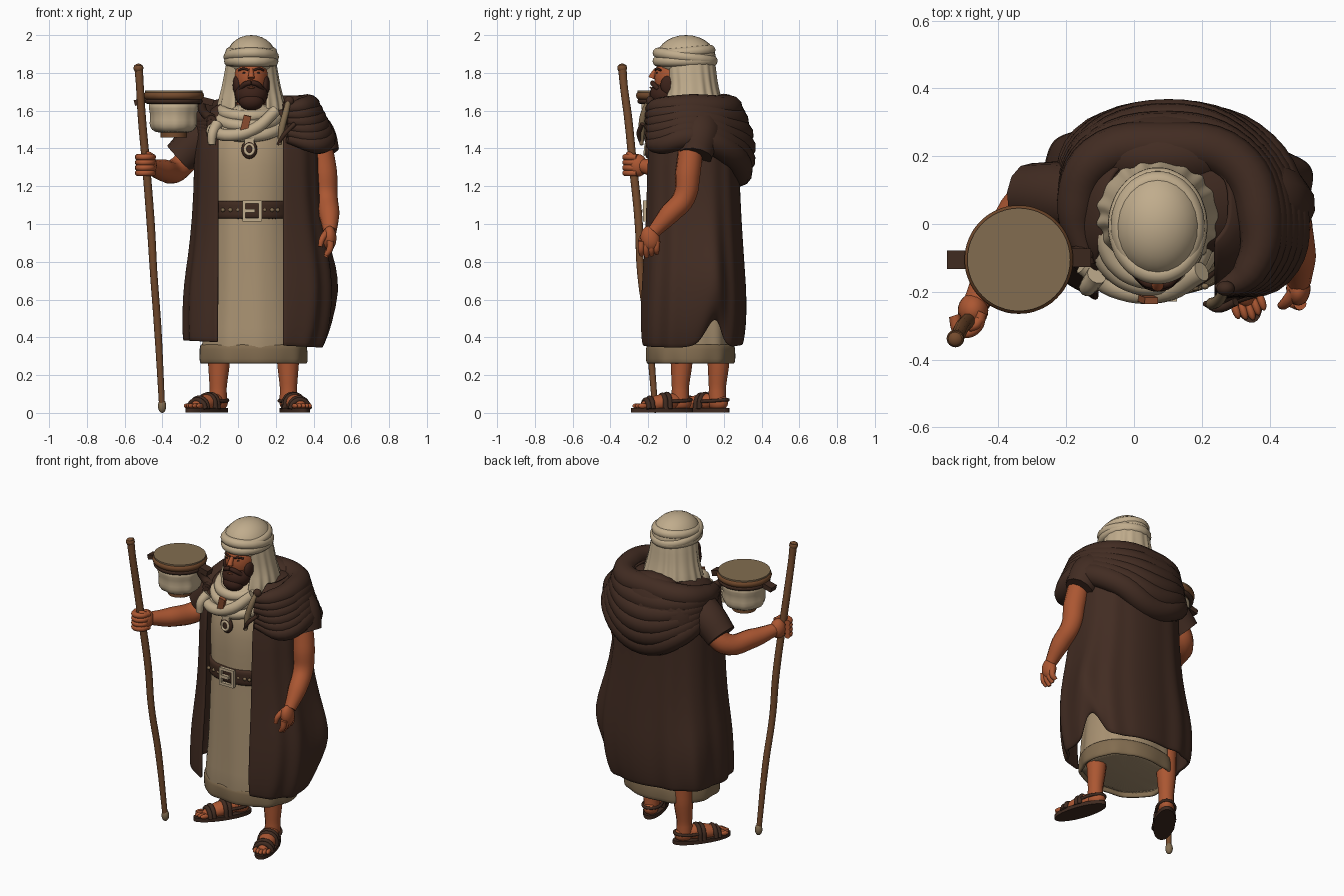
import bpy, bmesh
from math import sin, cos, pi, asin, exp, atan2
from mathutils import Vector

if "Cube" in bpy.data.objects:
    bpy.data.objects.remove(bpy.data.objects["Cube"])


def colour(name, r, g, b):
    m = bpy.data.materials.new(name)
    m.use_nodes = True
    m.diffuse_color = (r, g, b, 1)
    bsdf = m.node_tree.nodes["Principled BSDF"]
    bsdf.inputs["Base Color"].default_value = (r, g, b, 1)
    bsdf.inputs["Roughness"].default_value = 0.9
    return m


CREAM = colour("cream cloth", 0.53, 0.415, 0.265)
TAN = colour("tan cloth", 0.40, 0.29, 0.17)
TAUPE = colour("worn taupe", 0.225, 0.152, 0.08)
CLOAK = colour("dark brown wool", 0.054, 0.025, 0.016)
SKIN = colour("skin", 0.41, 0.095, 0.032)
WOOD = colour("wood", 0.175, 0.07, 0.026)
LEATHER = colour("dark leather", 0.05, 0.023, 0.014)
HAIR = colour("dark hair", 0.045, 0.016, 0.010)
RUST = colour("rust leather", 0.28, 0.08, 0.03)


def finish(ob, name, mat):
    ob.name = name
    ob.data.materials.append(mat)
    for f in ob.data.polygons:
        f.use_smooth = True
    return ob


def ell(name, loc, r, mat, rot=(0, 0, 0)):
    bpy.ops.mesh.primitive_uv_sphere_add(segments=24, ring_count=14, location=loc, rotation=rot)
    ob = bpy.context.object
    ob.scale = r
    return finish(ob, name, mat)


def disc(name, loc, r, mat, turn=0):
    bpy.ops.mesh.primitive_cylinder_add(vertices=48, radius=1, depth=2, location=loc, rotation=(0, 0, turn))
    ob = bpy.context.object
    ob.scale = r
    finish(ob, name, mat)
    bpy.ops.object.shade_smooth_by_angle()


def box(name, loc, size, mat, rot=(0, 0, 0)):
    bpy.ops.mesh.primitive_cube_add(size=1, location=loc, rotation=rot)
    ob = bpy.context.object
    ob.scale = size
    ob.name = name
    ob.data.materials.append(mat)


def tube(name, pts, radii, mat, cyclic=False):
    """Smooth round tube through points; radii is one value or a list."""
    cu = bpy.data.curves.new(name, "CURVE")
    cu.dimensions = "3D"
    cu.bevel_depth, cu.bevel_resolution, cu.resolution_u = 1, 4, 6
    cu.use_fill_caps = True
    sp = cu.splines.new("BEZIER")
    sp.bezier_points.add(len(pts) - 1)
    sp.use_cyclic_u = cyclic
    for i, (bp, p) in enumerate(zip(sp.bezier_points, pts)):
        bp.co = p
        bp.handle_left_type = bp.handle_right_type = "AUTO"
        bp.radius = radii[i] if isinstance(radii, (list, tuple)) else radii
    ob = bpy.data.objects.new(name, cu)
    bpy.context.collection.objects.link(ob)
    bpy.ops.object.select_all(action="DESELECT")
    ob.select_set(True)
    bpy.context.view_layer.objects.active = ob
    bpy.ops.object.convert(target="MESH")
    return finish(bpy.context.object, name, mat)


def ring(name, c, rx, ry, r, mat, tilt=0.0, n=16):
    pts = [(c[0] + rx * sin(a), c[1] - ry * cos(a), c[2] - tilt * cos(a))
           for a in (2 * pi * i / n for i in range(n))]
    return tube(name, pts, r, mat, True)


def bump(v, centre, width):
    return exp(-((v - centre) / width) ** 2)


def loft(name, secs, mat, p=1.0, gap=None, folds=(0, 0), flares=(), notch=0.0, n=64, caps=True):
    """Skin oval sections (z, cx, cy, rx, ry); gap leaves the front open between two x values.
    Each flare (angle, height, amount) pushes the cloth out locally."""
    bm = bmesh.new()
    rows = []
    zlow, zspan = secs[0][0], secs[-1][0] - secs[0][0]
    for z, cx, cy, rx, ry in secs:
        a0, a1 = 0, 2 * pi * (n - 1) / n
        if gap:
            a0 = asin(min(0.97, max(0.02, (gap[1] - cx) / rx) ** (1 / p)))
            a1 = 2 * pi - asin(min(0.97, max(0.02, (cx - gap[0]) / rx) ** (1 / p)))
        low = 1 - (z - zlow) / zspan
        row = []
        for i in range(n):
            a = a0 + (a1 - a0) * i / (n - 1)
            s, c = sin(a), cos(a)
            k = 1 + folds[1] * (0.25 + low) * (sin(folds[0] * a) + 0.5 * sin((folds[0] + 5) * a + 1))
            k += sum(f * bump(a, fa, 0.28) * bump(z, fz, 0.28) for fa, fz, f in flares)
            x = cx + k * rx * abs(s) ** p * (1 if s > 0 else -1)
            y = cy - k * ry * abs(c) ** p * (1 if c > 0 else -1)
            lift = low ** 4 * notch * (bump(a, 1.95, 0.22) - 0.35 * (x - 0.1))
            row.append(bm.verts.new((x, y, z + lift)))
        rows.append(row)
    for lo, hi in zip(rows, rows[1:]):
        for i in range(n - 1 if gap else n):
            j = (i + 1) % n
            bm.faces.new((lo[i], lo[j], hi[j], hi[i]))
    if caps and not gap:
        bm.faces.new(rows[0][::-1])
        bm.faces.new(rows[-1])
    me = bpy.data.meshes.new(name)
    bm.to_mesh(me)
    bm.free()
    ob = bpy.data.objects.new(name, me)
    bpy.context.collection.objects.link(ob)
    if gap or not caps:
        ob.modifiers.new("thickness", "SOLIDIFY").thickness = 0.02
    sub = ob.modifiers.new("smooth", "SUBSURF")
    sub.levels = sub.render_levels = 1
    return finish(ob, name, mat)


# Tunic, hem band and belt
loft("tunic", [(0.28, .08, .02, .275, .225), (0.29, .08, .02, .28, .23), (0.6, .08, .02, .25, .22),
               (0.95, .07, .01, .225, .205), (1.08, .07, .01, .215, .2), (1.2, .07, .01, .225, .205),
               (1.42, .07, .02, .23, .21), (1.55, .07, .03, .18, .16)], TAN, p=.9, folds=(9, .014))
loft("tunic_hem", [(.258, .08, .025, .282, .23), (.28, .08, .025, .288, .236), (.345, .08, .024, .286, .236),
                   (.365, .08, .024, .28, .23)], TAUPE, p=.9, folds=(9, .014), caps=False)
loft("belt", [(z, .07, .01, .225, .217) for z in (1.025, 1.03, 1.075, 1.12, 1.125)], LEATHER, p=.85)
for m in (-1, 1):
    box("buckle_side", (.075 + m * .043, -.218, 1.07), (.017, .02, .105), CREAM)
    box("buckle_bar", (.075, -.218, 1.07 + m * .047), (.1, .02, .017), CREAM)
box("buckle_tongue", (.065, -.22, 1.07), (.05, .02, .02), CREAM)
for i, x in enumerate((-.08, -.04, .0, .14, .18, .21)):
    ell(f"belt_stud_{i}", (x, -.205 + abs(x - .07) * .15, 1.075), (.011, .009, .011), TAUPE)

# Cloak with open front, flaring at the left side and the right back
loft("cloak", [(.36, .085, .025, .365, .272), (.375, .087, .025, .37, .277), (.45, .1, .03, .385, .285),
               (.6, .11, .035, .395, .285), (.75, .115, .035, .385, .275), (.9, .112, .035, .36, .265),
               (1.15, .1, .03, .33, .255), (1.4, .1, .03, .33, .25), (1.52, .1, .04, .31, .235),
               (1.6, .1, .05, .26, .2), (1.66, .1, .06, .18, .15)],
     CLOAK, p=.82, gap=(-.11, .24), folds=(11, .016), notch=.15,
     flares=((1.9, .62, .11), (3.95, .5, .09)), n=90)

# Hood lying in draped folds on the back and the left shoulder
ell("hood_core", (.09, .2, 1.44), (.29, .145, .25), CLOAK)
ell("shoulder_fill", (.11, .1, 1.545), (.31, .2, .115), CLOAK)
for i in range(6):
    s = i / 5
    tube(f"hood_fold_{i}", [(.25 + .01 * s, -.2, 1.61 - .16 * s), (.34 + .08 * s, -.14, 1.62 - .2 * s),
                            (.37 + .08 * s, .03, 1.62 - .16 * s), (.29 + .04 * s, .19 + .05 * s, 1.61 - .24 * s),
                            (.1, .23 + .07 * sin(pi * s * .75), 1.61 - .34 * s),
                            (-.11 - .02 * s, .19 + .04 * s, 1.59 - .22 * s), (-.17, .05, 1.56 - .1 * s),
                            (-.14, -.12, 1.55 - .1 * s)],
         [.022, .05, .068, .07, .072, .068, .06, .025], CLOAK)

# Sleeves
tube("right_sleeve", [(-.08, .06, 1.52), (-.22, .08, 1.43), (-.31, .085, 1.345)], [.11, .105, .095], CLOAK)
tube("left_sleeve", [(.3, .08, 1.54), (.4, .07, 1.47), (.455, .05, 1.36)], [.12, .115, .09], CLOAK)

# Arms and hands
tube("right_arm", [(-.24, .09, 1.38), (-.32, .06, 1.29), (-.4, -.1, 1.285), (-.47, -.24, 1.31)],
     [.065, .064, .058, .037], SKIN)
tube("left_arm", [(.43, .03, 1.44), (.458, .01, 1.27), (.468, -.01, 1.14), (.483, -.09, 1.05), (.487, -.17, .96)],
     [.065, .067, .06, .055, .036], SKIN)
ell("right_palm", (-.475, -.255, 1.31), (.045, .05, .06), SKIN)
ell("left_palm", (.485, -.19, .925), (.036, .05, .065), SKIN, (.2, 0, 0))
for i in range(4):
    z = 1.27 + .028 * i
    tube(f"right_finger_{i}", [(-.45, -.26, z), (-.47, -.31, z), (-.515, -.315, z), (-.53, -.27, z)], .017, SKIN)
    y = -.235 + .027 * i
    tube(f"left_finger_{i}", [(.49, y, .91), (.485, y - .003, .865), (.465, y, .825 + .01 * abs(i - 1))],
         [.019, .017, .012], SKIN)
tube("right_thumb", [(-.45, -.25, 1.33), (-.465, -.295, 1.365), (-.49, -.305, 1.37)], .015, SKIN)
tube("left_thumb", [(.475, -.2, .96), (.445, -.235, .92), (.435, -.24, .88)], [.02, .016, .012], SKIN)

# Walking staff
tube("staff", [(-.527, -.338, 1.84), (-.52, -.33, 1.74), (-.508, -.305, 1.55), (-.49, -.285, 1.35),
               (-.462, -.25, 1.0), (-.447, -.24, .75), (-.425, -.2, .45), (-.403, -.165, .05)],
     [.023, .021, .022, .022, .022, .02, .02, .016], WOOD)
ell("staff_knob", (-.527, -.338, 1.825), (.026, .026, .024), WOOD)
ell("staff_tip", (-.402, -.162, .036), (.022, .022, .036), TAUPE)

# Legs and sandalled feet: heel and toe points give the direction
for side, heel, toe in (("left", (.245, .035), (.355, -.29)), ("right", (-.065, .225), (-.265, -.07))):
    h, t = Vector(heel), Vector(toe)
    d = (t - h).normalized()
    q = Vector((-d.y, d.x))
    turn, size = atan2(d.y, d.x), (t - h).length

    def at(u, v, z):
        w = h + d * (u * size) + q * v
        return (w.x, w.y, z)

    disc(f"{side}_sole", at(.5, 0, .014), (size * .5, .062, .012), LEATHER, turn)
    tube(f"{side}_leg", [at(.2, 0, .06), at(.2, 0, .13), at(.18, 0, .27), at(.18, 0, .45)], [.047, .045, .058, .062], SKIN)
    ell(f"{side}_heel", at(.19, 0, .055), (.058, .045, .045), SKIN, (0, 0, turn))
    ell(f"{side}_foot", at(.48, 0, .055), (size * .38, .052, .045), SKIN, (0, .15, turn))
    for i in range(5):
        ell(f"{side}_toe_{i}", at(.9 - .025 * abs(i - 2), -.04 + .02 * i, .037), (.028, .012, .014), SKIN, (0, 0, turn))
    for i, (u, top) in enumerate(((.42, .098), (.49, .094), (.7, .078), (.76, .068))):
        tube(f"{side}_strap_{i}", [at(u, -.054, .02), at(u, -.04, top - .018), at(u, 0, top),
                                   at(u, .04, top - .018), at(u, .054, .02)], .014, LEATHER)
    tube(f"{side}_heel_strap", [at(.42, -.05, .06), at(.15, -.045, .065), at(.03, 0, .07),
                                at(.15, .045, .065), at(.42, .05, .06)], .009, LEATHER)

# Head and face
HX = .07
tube("neck", [(HX, .02, 1.5), (HX, .0, 1.7)], .075, SKIN)
ell("head", (HX, -.05, 1.775), (.093, .118, .13), SKIN)
tube("nose", [(HX, -.158, 1.82), (HX, -.175, 1.79), (HX, -.182, 1.772)], [.01, .015, .018], SKIN)
ell("beard", (HX, -.11, 1.685), (.088, .083, .072), HAIR)
ell("beard_point", (HX, -.145, 1.65), (.066, .055, .05), HAIR)
ell("mouth", (HX, -.187, 1.722), (.02, .006, .005), RUST)
for m in (-1, 1):
    ell("cheek_beard", (HX + m * .074, -.085, 1.735), (.024, .05, .055), HAIR)
    tube("moustache", [(HX, -.178, 1.748), (HX + m * .03, -.174, 1.742), (HX + m * .06, -.145, 1.712)], [.012, .014, .012], HAIR)
    tube("eyebrow", [(HX + m * .014, -.16, 1.815), (HX + m * .04, -.156, 1.822), (HX + m * .066, -.134, 1.814)], .006, HAIR)
    ell("eye", (HX + m * .036, -.152, 1.8), (.011, .006, .005), LEATHER)

# Head cloth: veil, dome and wrapped bands
loft("veil", [(1.57, .07, .03, .185, .18), (1.64, .07, .03, .178, .165), (1.72, .07, .03, .155, .14),
              (1.8, .07, .02, .142, .14), (1.9, .07, .01, .125, .14)],
     CREAM, gap=(-.015, .155), folds=(17, .024), n=100)
ell("turban_dome", (HX, .0, 1.88), (.133, .158, .12), CREAM)
for i, (z, rx, ry, tilt) in enumerate(((1.862, .115, .143, .0), (1.885, .118, .143, -.02), (1.908, .109, .132, .012))):
    ring(f"turban_band_{i}", (HX, -.005, z), rx, ry, .029, CREAM, tilt)

# Wrapped scarf, its loose end and the front ornaments
loft("scarf_base", [(1.47, .05, -.04, .2, .155), (1.53, .05, -.04, .185, .155), (1.6, .06, -.035, .15, .14),
                    (1.64, .07, -.02, .1, .1)], CREAM)
for i, (z, rx, ry, tilt) in enumerate(((1.6, .13, .125, .03), (1.565, .155, .145, .045), (1.53, .175, .15, .065))):
    ring(f"scarf_wrap_{i}", (.05, -.035, z), rx, ry, .032, CREAM, tilt)
tube("scarf_drape", [(.2, -.14, 1.6), (.08, -.2, 1.5), (-.06, -.185, 1.47), (-.15, -.12, 1.5)], [.03, .033, .033, .03], CREAM)
tube("scarf_end", [(-.11, -.15, 1.53), (-.135, -.185, 1.48), (-.14, -.19, 1.42)], [.03, .026, .02], CREAM)
box("scarf_tag", (.04, -.222, 1.53), (.04, .02, .09), RUST, (.1, .25, 0))
box("pendant_strap", (.06, -.2, 1.435), (.05, .025, .08), CREAM)
ell("pendant", (.06, -.2, 1.395), (.042, .02, .05), LEATHER)
ring("pendant_ring", (.06, -.215, 1.395), .022, .003, .008, CREAM, .026, 10)
tube("shoulder_cord", [(.27, -.19, 1.66), (.25, -.225, 1.58), (.23, -.235, 1.5), (.22, -.235, 1.42)], [.014, .017, .018, .01], TAUPE)
ell("cord_knot", (.27, -.19, 1.65), (.027, .022, .027), LEATHER)
tube("cord_tassel", [(.21, -.235, 1.42), (.25, -.25, 1.48), (.3, -.23, 1.53)], [.008, .012, .012], LEATHER)

# Covered jar beside the shoulder
JX, JY = -.34, -.105
disc("jar_foot", (JX, JY, 1.478), (.07, .07, .02), WOOD)
loft("jar_body", [(1.48, JX, JY, .075, .075), (1.495, JX, JY, .115, .115), (1.53, JX, JY, .128, .128),
                  (1.57, JX, JY, .12, .12), (1.61, JX, JY, .13, .13), (1.66, JX, JY, .14, .14)],
     CREAM, folds=(7, .022))
ring("jar_cord", (JX, JY, 1.65), .139, .139, .014, LEATHER)
ring("jar_rim", (JX, JY, 1.68), .137, .137, .023, WOOD)
disc("jar_cover", (JX, JY, 1.696), (.152, .152, .01), TAUPE)
box("jar_outer_tab", (-.51, -.105, 1.65), (.08, .055, .03), LEATHER, (0, -.25, 0))
box("jar_inner_tab", (-.165, -.1, 1.65), (.07, .055, .035), LEATHER, (0, .25, 0))
tube("jar_tie", [(-.2, -.1, 1.64), (-.18, -.09, 1.59), (-.13, -.08, 1.55)], [.025, .022, .028], LEATHER)
